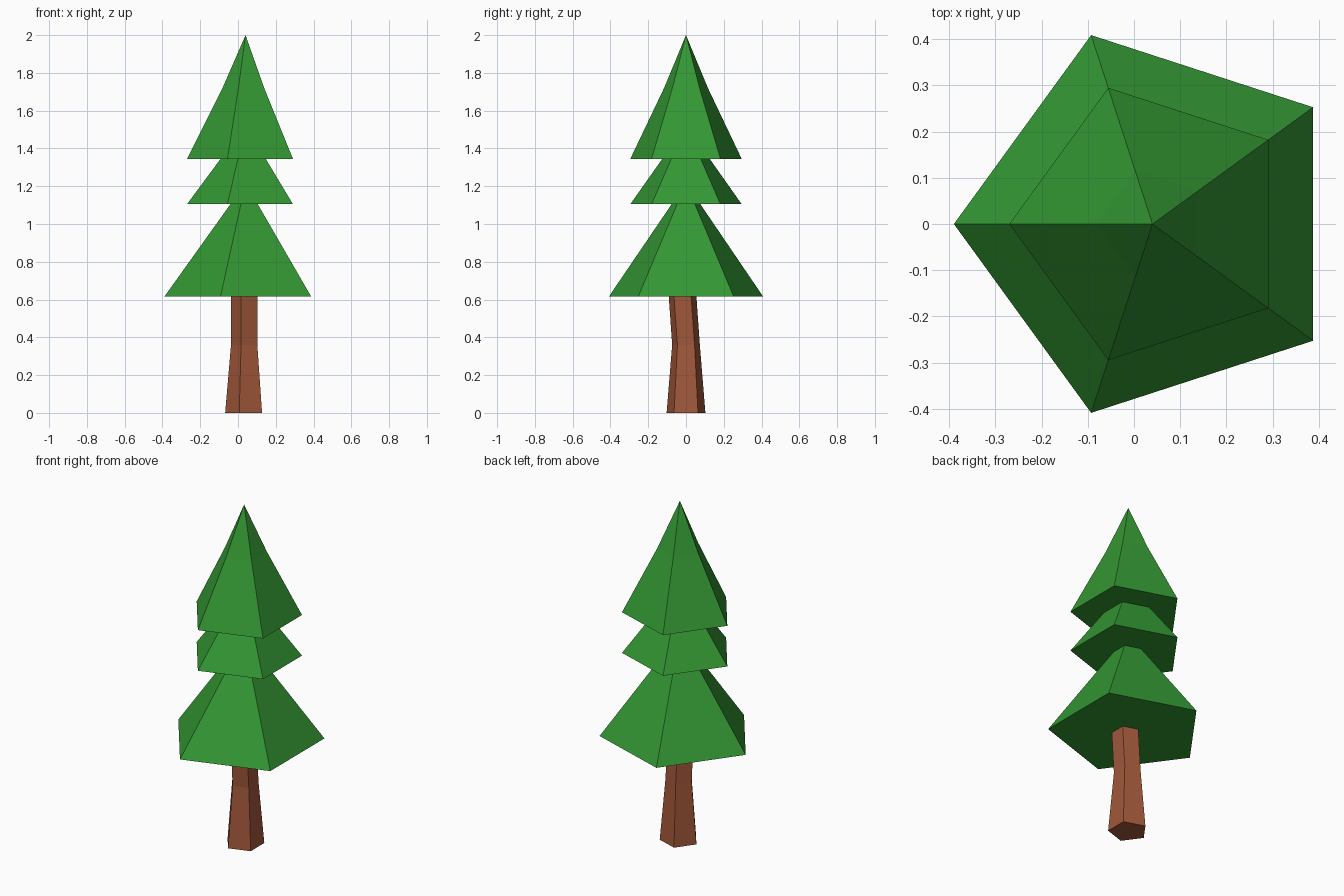
import bpy, bmesh, math

if "Cube" in bpy.data.objects:
    bpy.data.objects.remove(bpy.data.objects["Cube"])

CX = 0.04      # axis of the tree
SIDES = 5


def material(name, rgb):
    m = bpy.data.materials.new(name)
    m.diffuse_color = (*rgb, 1.0)
    m.use_nodes = True
    m.node_tree.nodes["Principled BSDF"].inputs["Base Color"].default_value = m.diffuse_color
    return m


def lofted(name, rings, mat, apex=None, cap_bottom=False):
    """Pentagonal loft through (radius, z, y offset) rings, one corner facing -x."""
    bm = bmesh.new()
    loops = []
    for r, z, y in rings:
        angles = [math.pi + 2 * math.pi * i / SIDES for i in range(SIDES)]
        loops.append([bm.verts.new((CX + r * math.cos(a), y + r * math.sin(a), z))
                      for a in angles])
    for lo, hi in zip(loops, loops[1:]):
        for i in range(SIDES):
            j = (i + 1) % SIDES
            bm.faces.new((lo[i], lo[j], hi[j], hi[i]))
    if apex is not None:
        tip = bm.verts.new((CX, 0, apex))
        for i in range(SIDES):
            bm.faces.new((loops[-1][i], loops[-1][(i + 1) % SIDES], tip))
    if cap_bottom:
        bm.faces.new(loops[0][::-1])
    me = bpy.data.meshes.new(name)
    bm.to_mesh(me)
    bm.free()
    me.materials.append(mat)
    ob = bpy.data.objects.new(name, me)
    bpy.context.collection.objects.link(ob)
    return ob


bark = material("bark_brown", (0.352, 0.095, 0.042))
needles = material("needle_green", (0.034, 0.314, 0.034))

# Trunk: flared foot, slight lean above the bend
trunk_top = (0.077, 0.615, -0.018)
lofted("trunk", [(0.108, 0.0, 0), (0.077, 0.36, 0), trunk_top], bark, cap_bottom=True)

# Foliage: three stacked skirts with flat undersides, ending in a point
lofted("foliage", [
    trunk_top, (0.43, 0.615, 0),
    (0.08, 1.105, 0), (0.31, 1.105, 0),
    (0.132, 1.345, 0), (0.31, 1.345, 0),
    (0.122, 1.72, 0),
], needles, apex=2.0)
